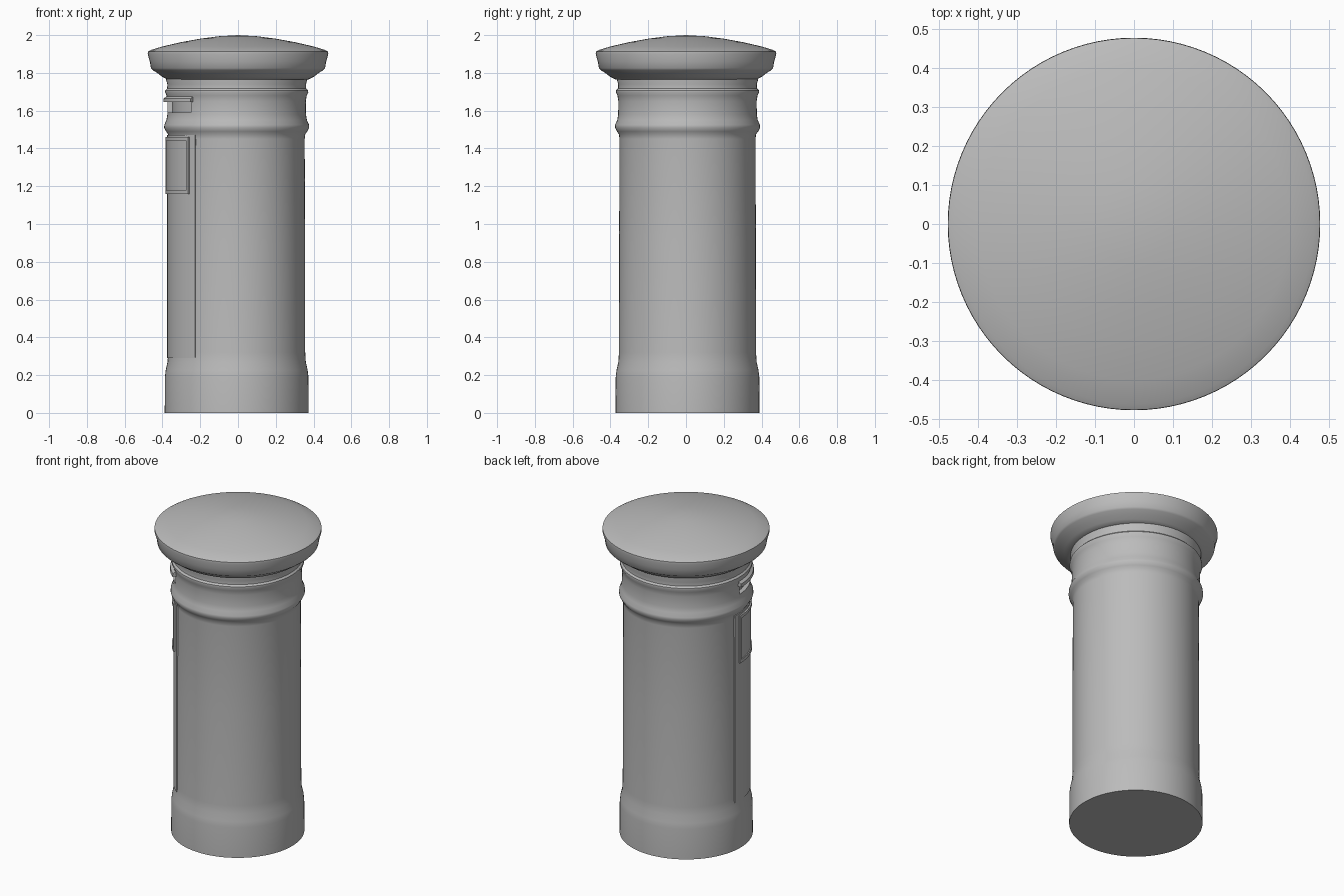
import bpy, bmesh, math

cube = bpy.data.objects.get("Cube")
if cube:
    bpy.data.objects.remove(cube, do_unlink=True)

CENTRE = (-0.007, 0.008)
SEGMENTS = 96

grey = bpy.data.materials.new("weathered_grey")
grey.use_nodes = True
tone = (0.5, 0.5, 0.5, 1)
grey.diffuse_color = tone
shader = grey.node_tree.nodes["Principled BSDF"]
shader.inputs["Base Color"].default_value = tone
shader.inputs["Roughness"].default_value = 0.8


def finish(name, bm, centre):
    """Turn a bmesh into a shaded object."""
    bmesh.ops.recalc_face_normals(bm, faces=bm.faces)
    mesh = bpy.data.meshes.new(name)
    bm.to_mesh(mesh)
    bm.free()
    mesh.materials.append(grey)
    obj = bpy.data.objects.new(name, mesh)
    obj.location = (*centre, 0)
    bpy.context.collection.objects.link(obj)
    smooth(obj)
    return obj


def smooth(obj):
    bpy.ops.object.select_all(action="DESELECT")
    obj.select_set(True)
    bpy.context.view_layer.objects.active = obj
    bpy.ops.object.shade_smooth_by_angle(angle=math.radians(35))


def lathe(name, profile, centre=CENTRE):
    """Spin (radius, height) points around the vertical axis."""
    bm = bmesh.new()
    verts = [bm.verts.new((r, 0, z)) for r, z in profile]
    edges = [bm.edges.new(pair) for pair in zip(verts, verts[1:])]
    bmesh.ops.spin(bm, geom=verts + edges, cent=(0, 0, 0), axis=(0, 0, 1),
                   angle=math.tau, steps=SEGMENTS, use_duplicate=False)
    bmesh.ops.remove_doubles(bm, verts=bm.verts, dist=1e-4)
    return finish(name, bm, centre)


def curved_panel(name, start, end, section):
    """Sweep a closed (radius, height) section between two angles in degrees."""
    bm = bmesh.new()
    steps = max(4, round((end - start) / 3))
    rings = []
    for i in range(steps + 1):
        a = math.radians(start + (end - start) * i / steps)
        rings.append([bm.verts.new((r * math.cos(a), r * math.sin(a), z))
                      for r, z in section])
    n = len(section)
    for a, b in zip(rings, rings[1:]):
        for j in range(n):
            k = (j + 1) % n
            bm.faces.new((a[j], a[k], b[k], b[j]))
    bm.faces.new(rings[0])
    bm.faces.new(rings[-1])
    return finish(name, bm, CENTRE)


def block(inner, outer, low, high):
    return [(inner, low), (outer, low), (outer, high), (inner, high)]


# Pillar: plinth, shaft, lower collar band and neck band
pillar = lathe("pillar", [
    (0, 0), (0.381, 0), (0.38, 0.19), (0.376, 0.225), (0.366, 0.27),
    (0.363, 0.32), (0.362, 0.9), (0.36, 1.45), (0.363, 1.475),
    (0.374, 1.49), (0.384, 1.51), (0.383, 1.525), (0.372, 1.55),
    (0.367, 1.58), (0.366, 1.65), (0.371, 1.68), (0.379, 1.697),
    (0.378, 1.708), (0.368, 1.718), (0.367, 1.74), (0.374, 1.765),
    (0.372, 1.79), (0, 1.79)])

# Cap: flared underside, upright rim and shallow dome
lathe("cap", [
    (0, 1.765), (0.372, 1.765), (0.4, 1.778), (0.425, 1.798),
    (0.452, 1.815), (0.461, 1.825), (0.467, 1.86), (0.478, 1.9),
    (0.477, 1.913), (0.462, 1.921), (0.4, 1.94), (0.3, 1.963),
    (0.2, 1.981), (0.1, 1.994), (0, 2.0)], (0, 0))

# Letter slot cut into the neck, with a projecting hood above it
cutter = curved_panel("slot_cutter", 181, 229, block(0.34, 0.45, 1.59, 1.645))
cutter.hide_render = True
cut = pillar.modifiers.new("slot", "BOOLEAN")
cut.operation = "DIFFERENCE"
cut.solver = "EXACT"
cut.object = cutter
bpy.context.view_layer.objects.active = pillar
bpy.ops.object.modifier_apply(modifier=cut.name)
bpy.data.objects.remove(cutter, do_unlink=True)
smooth(pillar)
curved_panel("slot_hood", 179, 231,
             [(0.35, 1.645), (0.388, 1.645), (0.386, 1.665), (0.35, 1.69)])

# Door and the notice frame on its upper half
curved_panel("door", 174, 233, block(0.35, 0.368, 0.29, 1.47))
curved_panel("notice_plate", 182, 225, block(0.35, 0.371, 1.18, 1.44))
for label, low, high in (("lower", 1.16, 1.18), ("upper", 1.44, 1.46)):
    curved_panel("notice_frame_" + label, 180, 227, block(0.35, 0.377, low, high))
for label, start in (("first", 180), ("second", 225)):
    curved_panel("notice_frame_" + label, start, start + 2,
                 block(0.35, 0.377, 1.18, 1.44))
